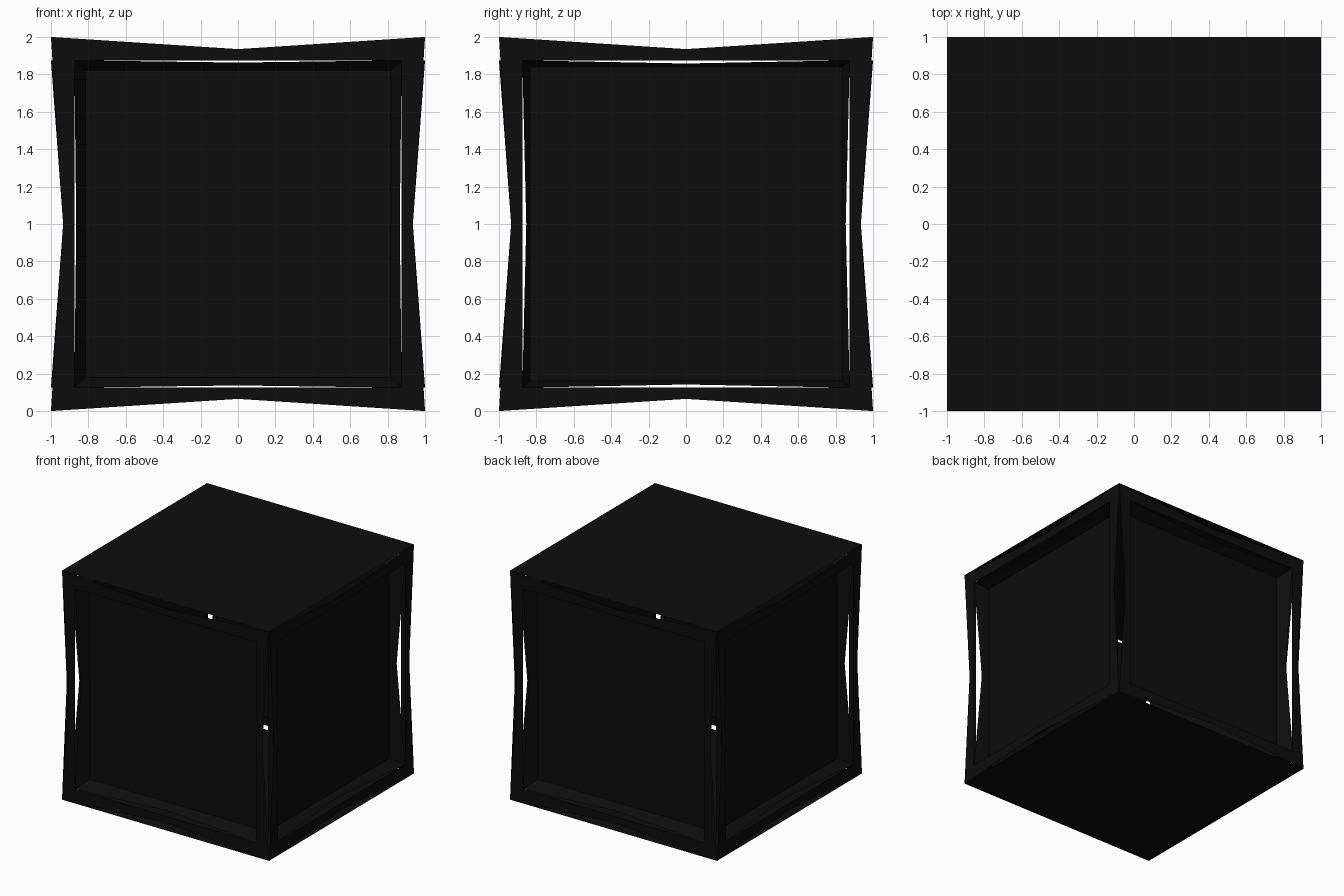
import bpy
import math
from mathutils import Matrix, Vector

cube = bpy.data.objects.get("Cube")
if cube:
    bpy.data.objects.remove(cube, do_unlink=True)

black = bpy.data.materials.new("near_black")
colour = (0.004, 0.004, 0.004, 1)
black.diffuse_color = colour
black.use_nodes = True
black.node_tree.nodes["Principled BSDF"].inputs["Base Color"].default_value = colour


def add_mesh(name, verts, faces, angle=0.0):
    """Make a flat-shaded part, turned about z, on a cube centred at z = 1."""
    mesh = bpy.data.meshes.new(name)
    mesh.from_pydata(verts, [], faces)
    mesh.materials.append(black)
    mesh.transform(Matrix.Translation((0, 0, 1)) @ Matrix.Rotation(angle, 4, 'Z'))
    obj = bpy.data.objects.new(name, mesh)
    bpy.context.collection.objects.link(obj)


def loop8(corner, mid_x, mid_z, corner_depth, mid_depth):
    """Square loop of corners and edge midpoints, as seen on the front wall."""
    cx, cz = corner
    plan = [(-cx, -cz, 0), (0, -mid_z, 1), (cx, -cz, 0), (mid_x, 0, 1),
            (cx, cz, 0), (0, mid_z, 1), (-cx, cz, 0), (-mid_x, 0, 1)]
    return [Vector((x, -1 + (mid_depth if m else corner_depth), z)) for x, z, m in plan]


def bridge(a, b):
    """Quads between two eight-point loops, outer loop first."""
    return [(a + i, a + (i + 1) % 8, b + (i + 1) % 8, b + i) for i in range(8)]


# name, turn, pinched rim midpoints, recess floor half sizes
walls = [("front", 0, (0.865, 0.863), (0.815, 0.82)),
         ("left", 90, (0.854, 0.858), (0.835, 0.84)),
         ("back", 180, (0.865, 0.863), (0.815, 0.82)),
         ("right", 270, (0.854, 0.858), (0.835, 0.84))]

for side, degrees, mid, floor in walls:
    turn = math.radians(degrees)

    # Thin border with pinched outer edges and a straight square opening
    outer = loop8((1, 1), 0.935, 0.935, 0, 0)
    inner = loop8((0.875, 0.875), 0.875, 0.875, 0, 0)
    add_mesh(side + "_border", outer + inner, bridge(0, 8), turn)

    # Recessed tray: rim sags inward at mid edge, then slopes to a flat floor
    rim = loop8((0.875, 0.875), mid[0], mid[1], 0, 0.065)
    base = loop8(floor, floor[0], floor[1], 0.125, 0.125)
    add_mesh(side + "_tray", rim + base, bridge(0, 8) + [tuple(range(8, 16))], turn)

# Plain flat sheets closing the top and bottom
square = [(-1, -1), (1, -1), (1, 1), (-1, 1)]
add_mesh("top_sheet", [(x, y, 1) for x, y in square], [(0, 1, 2, 3)])
add_mesh("bottom_sheet", [(x, y, -1) for x, y in square], [(3, 2, 1, 0)])
